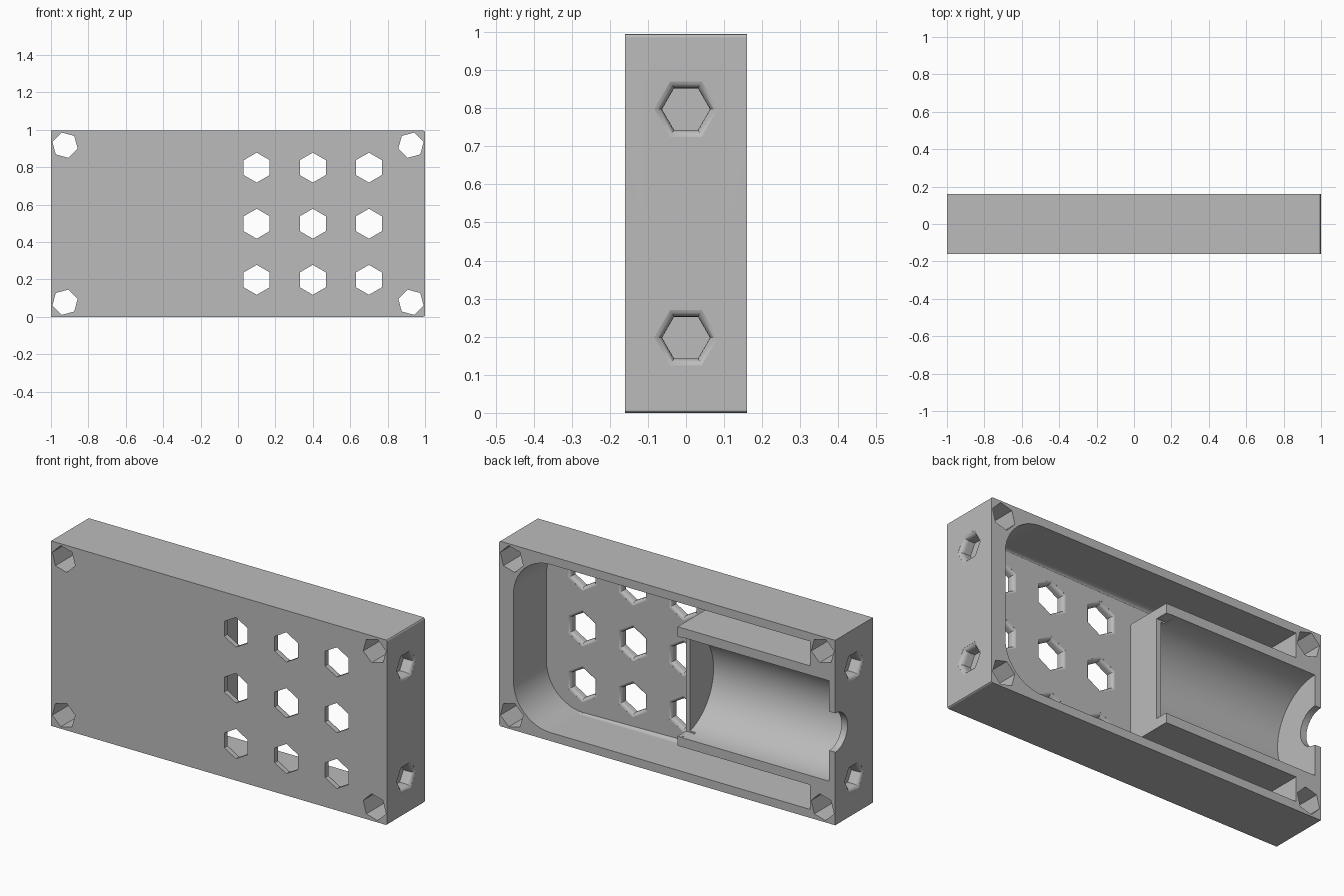
import bpy, bmesh
from math import sin, cos, pi, radians
from mathutils import Vector

if "Cube" in bpy.data.objects:
    bpy.data.objects.remove(bpy.data.objects["Cube"], do_unlink=True)

HEIGHT, HALF_Y = 0.995, 0.16
MID = HEIGHT / 2
FLOOR = -0.12

grey = bpy.data.materials.new("plain grey")
grey.use_nodes = True
grey.diffuse_color = (0.5, 0.5, 0.5, 1)
bsdf = next(n for n in grey.node_tree.nodes if n.type == 'BSDF_PRINCIPLED')
bsdf.inputs["Base Color"].default_value = (0.5, 0.5, 0.5, 1)


def to_object(name, bm):
    bmesh.ops.recalc_face_normals(bm, faces=bm.faces)
    mesh = bpy.data.meshes.new(name)
    bm.to_mesh(mesh)
    bm.free()
    mesh.materials.append(grey)
    obj = bpy.data.objects.new(name, mesh)
    bpy.context.collection.objects.link(obj)
    return obj


def skin(name, rings, bevel=0):
    """Join rings of points into a closed solid, optionally rounding the first cap."""
    bm = bmesh.new()
    loops = [[bm.verts.new(p) for p in ring] for ring in rings]
    n = len(loops[0])
    for a, b in zip(loops, loops[1:]):
        for i in range(n):
            j = (i + 1) % n
            bm.faces.new((a[i], a[j], b[j], b[i]))
    first = bm.faces.new(loops[0])
    bm.faces.new(loops[-1])
    if bevel:
        bmesh.ops.bevel(bm, geom=list(first.edges), offset=bevel,
                        segments=4, profile=0.5, affect='EDGES')
    return to_object(name, bm)


def turned(name, axis, u, v, profile, sides=6, turn=0):
    """Many-sided solid along x or y; profile holds (position, radius) pairs."""
    rings = []
    for pos, r in profile:
        ring = []
        for i in range(sides):
            a = radians(turn) + 2 * pi * i / sides
            p, q = u + r * cos(a), v + r * sin(a)
            ring.append((pos, p, q) if axis == 'x' else (p, pos, q))
        rings.append(ring)
    return skin(name, rings)


def block(name, lo, hi):
    outline = [(lo[0], lo[2]), (hi[0], lo[2]), (hi[0], hi[2]), (lo[0], hi[2])]
    return skin(name, [[(x, y, z) for x, z in outline] for y in (lo[1], hi[1])])


def flared(surface, outward, depth, r, fillet):
    """Profile of a hole whose mouth rounds over onto a surface."""
    out = [(surface - outward * depth, r)]
    for k in range(5):
        a = radians(20 * k)
        out.append((surface - outward * fillet * (1 - sin(a)),
                    r + fillet * (1 - cos(a))))
    out.append((surface + outward * 0.04, out[-1][1]))
    return out


def cut(target, cutter):
    cutter.hide_render = True
    mod = target.modifiers.new("cut", 'BOOLEAN')
    mod.operation, mod.solver, mod.object = 'DIFFERENCE', 'EXACT', cutter
    bpy.context.view_layer.objects.active = target
    bpy.ops.object.modifier_apply(modifier=mod.name)
    bpy.data.objects.remove(cutter, do_unlink=True)


# Outer case, with its two long edges eased at the +x end
case = block("case", (-1, -HALF_Y, 0), (1, HALF_Y, HEIGHT))
bm = bmesh.new()
bm.from_mesh(case.data)
eased = [e for e in bm.edges if all(v.co.x > 0.9 for v in e.verts)
         and abs(e.verts[0].co.z - e.verts[1].co.z) < 0.01]
bmesh.ops.bevel(bm, geom=eased, offset=0.01, segments=3, profile=0.5, affect='EDGES')
bm.to_mesh(case.data)
bm.free()

# Open compartment with two arms running beside the cradle
outer, inner, radius, end = 0.452, 0.32, 0.22, 0.915
arm_end, cradle_end = -0.85, -0.062
half = [(cradle_end, inner), (arm_end, inner), (arm_end, outer)]
for k in range(13):
    a = pi / 2 * (1 - k / 12)
    half.append((end - radius + radius * cos(a), outer - radius + radius * sin(a)))
outline = half + [(x, -z) for x, z in reversed(half)]
cut(case, skin("compartment", [[(x, y, MID + z) for x, z in outline]
                               for y in (FLOOR, 0.3)], bevel=0.03))

# Half-round cradle, lowered end wall and cable notch
cut(case, turned("cradle_bore", 'x', HALF_Y, MID,
                 [(-0.964, 0.27), (-0.087, 0.27)], sides=64))
cut(case, block("wall_dip", (-0.12, 0.09, MID - 0.268), (0, 0.3, MID + 0.268)))
cut(case, turned("cable_notch", 'x', HALF_Y, MID,
                 [(-1.1, 0.105), (-0.9, 0.105)], sides=32))

# Grid of hexagonal vents through the front plate
for x in (0.1, 0.4, 0.7):
    for z in (-0.3, 0, 0.3):
        cut(case, turned("vent", 'y', x, MID + z,
                         flared(FLOOR, 1, 0.1, 0.08, 0.02), turn=30))

# Corner screw holes and hexagonal end sockets
for sx in (-1, 1):
    for sz in (-1, 1):
        cut(case, turned("screw_hole", 'y', sx * 0.925, MID + sz * 0.42,
                         [(-0.3, 0.07), (0.3, 0.07)], turn=15 * sx * sz))
        cut(case, turned("end_socket", 'x', 0, MID + sz * 0.3,
                         flared(sx, sx, 0.06, 0.063, 0.025)))

# Smooth the curved surfaces, keep the edges crisp
bpy.ops.object.select_all(action='DESELECT')
case.select_set(True)
bpy.context.view_layer.objects.active = case
bpy.ops.object.shade_smooth_by_angle(angle=radians(30))
weighted = case.modifiers.new("even_shading", 'WEIGHTED_NORMAL')
weighted.keep_sharp = True
